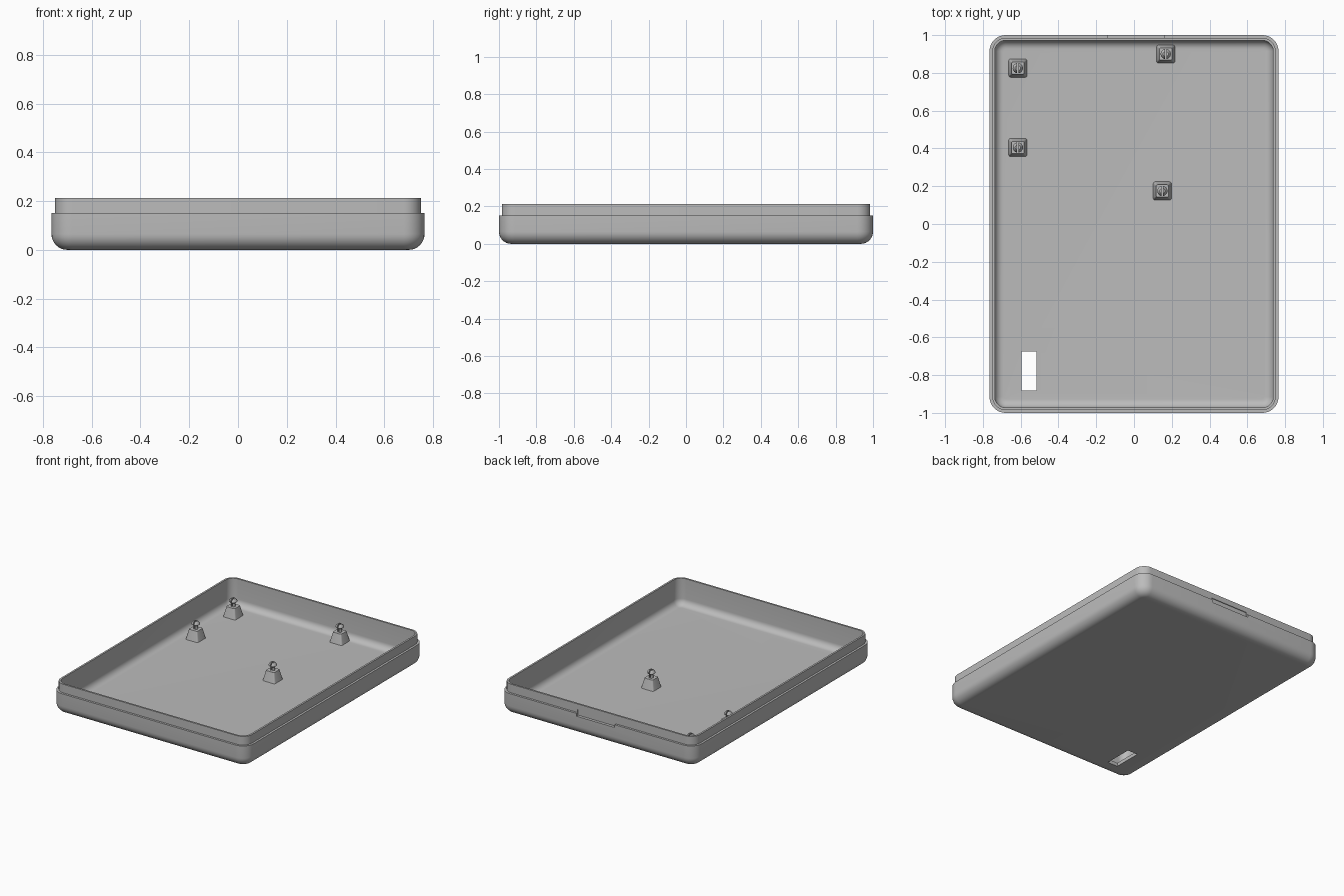
import bpy, bmesh, math
from mathutils import Matrix, Vector

cube = bpy.data.objects.get("Cube")
if cube:
    bpy.data.objects.remove(cube, do_unlink=True)

HX, HY, CORNER = 0.765, 1.0, 0.085
LEDGE, RIM, FLOOR = 0.152, 0.213, 0.025

grey = bpy.data.materials.new("plain_grey")
grey.use_nodes = True
grey.diffuse_color = (0.5, 0.5, 0.5, 1)
grey.node_tree.nodes["Principled BSDF"].inputs["Base Color"].default_value = grey.diffuse_color


def make_object(name, bm, smooth=True):
    bmesh.ops.recalc_face_normals(bm, faces=bm.faces)
    mesh = bpy.data.meshes.new(name)
    bm.to_mesh(mesh)
    bm.free()
    mesh.materials.append(grey)
    obj = bpy.data.objects.new(name, mesh)
    bpy.context.collection.objects.link(obj)
    if smooth:
        smooth_shade(obj)
    return obj


def select_only(obj):
    bpy.ops.object.select_all(action='DESELECT')
    obj.select_set(True)
    bpy.context.view_layer.objects.active = obj


def smooth_shade(obj):
    select_only(obj)
    bpy.ops.object.shade_smooth_by_angle(angle=math.radians(35))


def rounded_ring(bm, hx, hy, r, z, steps=8):
    """One closed loop of a rounded rectangle."""
    ring = []
    for q, (sx, sy) in enumerate([(1, 1), (-1, 1), (-1, -1), (1, -1)]):
        for i in range(steps + 1):
            a = (q + i / steps) * math.pi / 2
            ring.append(bm.verts.new((sx * (hx - r) + r * math.cos(a),
                                      sy * (hy - r) + r * math.sin(a), z)))
    return ring


def loft(bm, rings):
    """Skin a stack of rings and cap both ends."""
    for a, b in zip(rings, rings[1:]):
        n = len(a)
        for i in range(n):
            j = (i + 1) % n
            bm.faces.new((a[i], a[j], b[j], b[i]))
    bm.faces.new(rings[0])
    bm.faces.new(rings[-1])


def fillet(inset, z, r, steps=8):
    """(inset, height) points from a flat base round into an upright wall."""
    return [(inset + r * (1 - math.sin(t)), z + r * (1 - math.cos(t)))
            for t in (i / steps * math.pi / 2 for i in range(steps + 1))]


def cut_box(target, centre, size):
    bm = bmesh.new()
    bmesh.ops.create_cube(bm, size=1, matrix=Matrix.Translation(centre)
                          @ Matrix.Diagonal((*size, 1)))
    cutter = make_object("cutter", bm, smooth=False)
    cutter.hide_render = True
    mod = target.modifiers.new("cut", 'BOOLEAN')
    mod.operation = 'DIFFERENCE'
    mod.solver = 'EXACT'
    mod.object = cutter
    select_only(target)
    bpy.ops.object.modifier_apply(modifier=mod.name)
    bpy.data.objects.remove(cutter, do_unlink=True)


# Open tray: rounded outside, stepped rim, rounded inside
profile = fillet(0, 0, 0.065)
profile += [(0, LEDGE), (0.015, LEDGE), (0.015, RIM), (0.028, RIM)]
profile += reversed(fillet(0.028, FLOOR, 0.045))
bm = bmesh.new()
loft(bm, [rounded_ring(bm, HX - i, HY - i, max(CORNER - i, 0.02), z) for i, z in profile])
tray = make_object("tray", bm, smooth=False)

# Floor window and shallow catch recess in the back wall
cut_box(tray, (-0.555, -0.778, 0), (0.08, 0.205, 0.2))
cut_box(tray, (0.01, HY, 0.153), (0.30, 0.04, 0.042))
smooth_shade(tray)

# Tapered posts, each with a split snap pin
PIN = [(0, 0), (0.015, 0), (0.015, 0.025), (0.027, 0.034),
       (0.026, 0.042), (0.014, 0.056), (0, 0.056)]
POST_TOP = FLOOR + 0.07


def make_post(name, x, y):
    bm = bmesh.new()
    loft(bm, [rounded_ring(bm, h, h, r, z, 3) for h, r, z in
              [(0.05, 0.012, FLOOR - 0.005), (0.033, 0.008, POST_TOP)]])
    bmesh.ops.translate(bm, verts=bm.verts, vec=(x, y, 0))
    make_object(name, bm)
    for side, label in ((1, "left"), (-1, "right")):
        bm = bmesh.new()
        verts = [bm.verts.new((r, 0, z)) for r, z in PIN]
        edges = [bm.edges.new(pair) for pair in zip(verts, verts[1:])]
        bmesh.ops.spin(bm, geom=verts + edges, cent=(0, 0, 0), axis=(0, 0, 1),
                       angle=math.tau, steps=24)
        bmesh.ops.remove_doubles(bm, verts=bm.verts, dist=1e-5)
        # Keep one half, leaving a slit between the two prongs
        bmesh.ops.bisect_plane(bm, geom=bm.verts[:] + bm.edges[:] + bm.faces[:],
                               plane_co=(side * 0.004, 0, 0), plane_no=(side, 0, 0),
                               clear_inner=True)
        bmesh.ops.holes_fill(bm, edges=[e for e in bm.edges if e.is_boundary])
        bmesh.ops.translate(bm, verts=bm.verts, vec=Vector((x, y, POST_TOP - 0.001)))
        make_object(f"{name}_pin_{label}", bm)


for name, x, y in [("post_back_right", -0.615, 0.825), ("post_middle_right", -0.615, 0.405),
                   ("post_back_left", 0.168, 0.90), ("post_middle_left", 0.15, 0.175)]:
    make_post(name, x, y)
